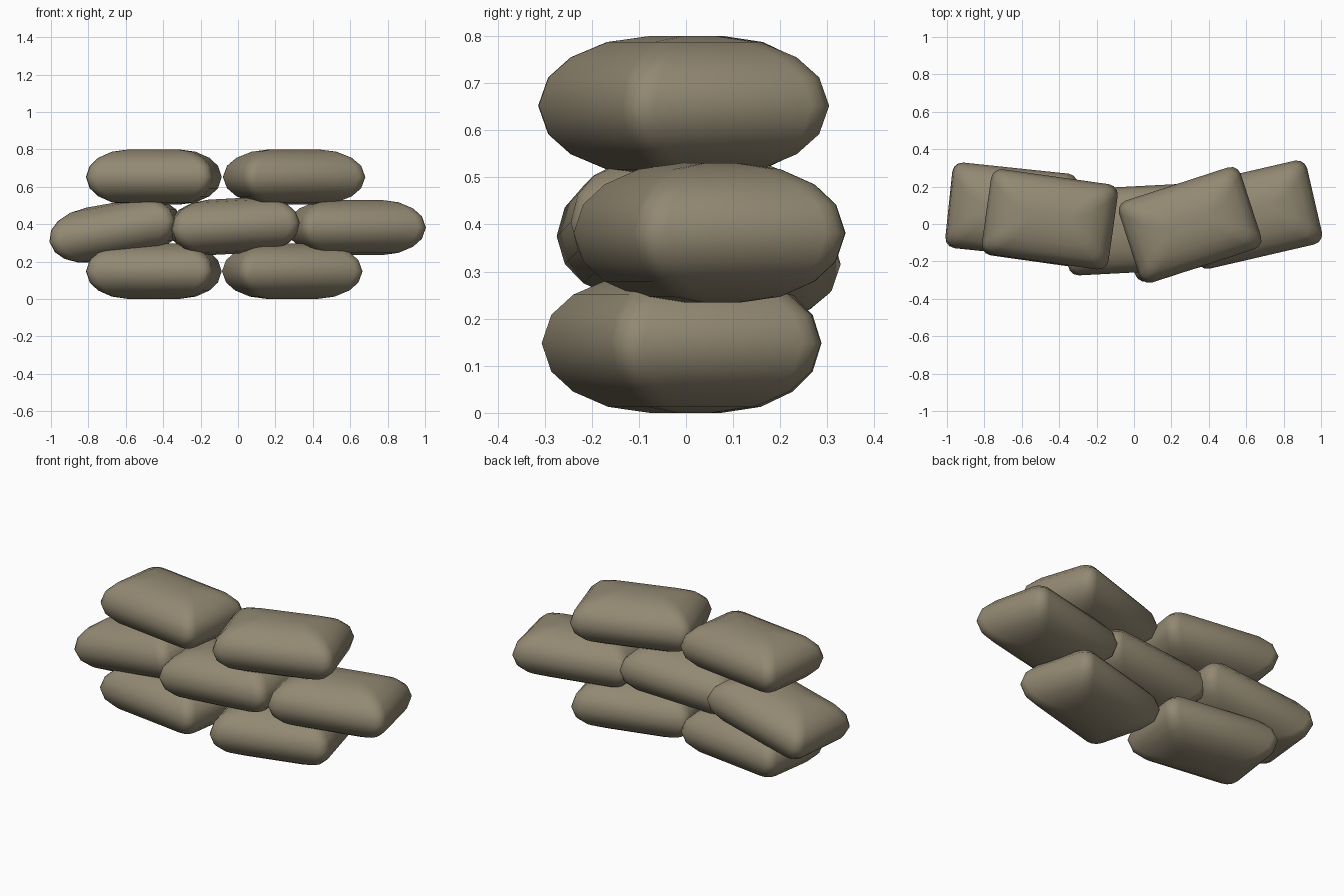
import bpy, bmesh
from math import sin, cos, pi, radians

if "Cube" in bpy.data.objects:
    bpy.data.objects.remove(bpy.data.objects["Cube"])

mat = bpy.data.materials.new("canvas")
mat.diffuse_color = (0.29, 0.25, 0.17, 1)
mat.use_nodes = True
mat.node_tree.nodes["Principled BSDF"].inputs["Base Color"].default_value = mat.diffuse_color

HX, HY, HZ = 0.342, 0.23, 0.148   # half sizes of one filled bag


def ring(bm, t):
    """Rounded rectangle slice, drawn inwards as it nears the top or bottom."""
    hx = HX - 0.21 * (1 - cos(t))
    hy = HY - 0.19 * (1 - cos(t))
    r = min(0.055, hy * 0.6)
    z = HZ * sin(t)
    verts = []
    for q, (sx, sy) in enumerate([(1, 1), (-1, 1), (-1, -1), (1, -1)]):
        for k in range(4):
            a = (q + k / 3) * pi / 2
            verts.append(bm.verts.new((sx * (hx - r) + r * cos(a),
                                       sy * (hy - r) + r * sin(a), z)))
    return verts


def sandbag(name, loc, turn, tilt=0):
    bm = bmesh.new()
    rings = [ring(bm, radians(a)) for a in (-90, -66, -44, -24, 0, 24, 44, 66, 90)]
    n = len(rings[0])
    for a, b in zip(rings, rings[1:]):
        for i in range(n):
            j = (i + 1) % n
            bm.faces.new((a[i], a[j], b[j], b[i]))
    bm.faces.new(rings[-1])
    bm.faces.new(rings[0][::-1])
    for f in bm.faces:
        f.smooth = True
    me = bpy.data.meshes.new(name)
    bm.to_mesh(me)
    bm.free()
    me.materials.append(mat)
    ob = bpy.data.objects.new(name, me)
    ob.location = loc
    ob.rotation_euler = (0, radians(tilt), radians(turn))
    bpy.context.collection.objects.link(ob)


# bottom course
sandbag("bottom_bag_left", (-0.45, 0.02, 0.148), -8)
sandbag("bottom_bag_right", (0.29, -0.01, 0.148), 15)
# middle course, overlapping the joints
sandbag("middle_bag_left", (-0.655, 0.07, 0.365), -6, -10)
sandbag("middle_bag_centre", (-0.02, -0.03, 0.39), 3, -3)
sandbag("middle_bag_right", (0.632, 0.05, 0.382), 13)
# top course
sandbag("top_bag_left", (-0.45, 0.025, 0.652), -8)
sandbag("top_bag_right", (0.30, -0.005, 0.652), 18)
